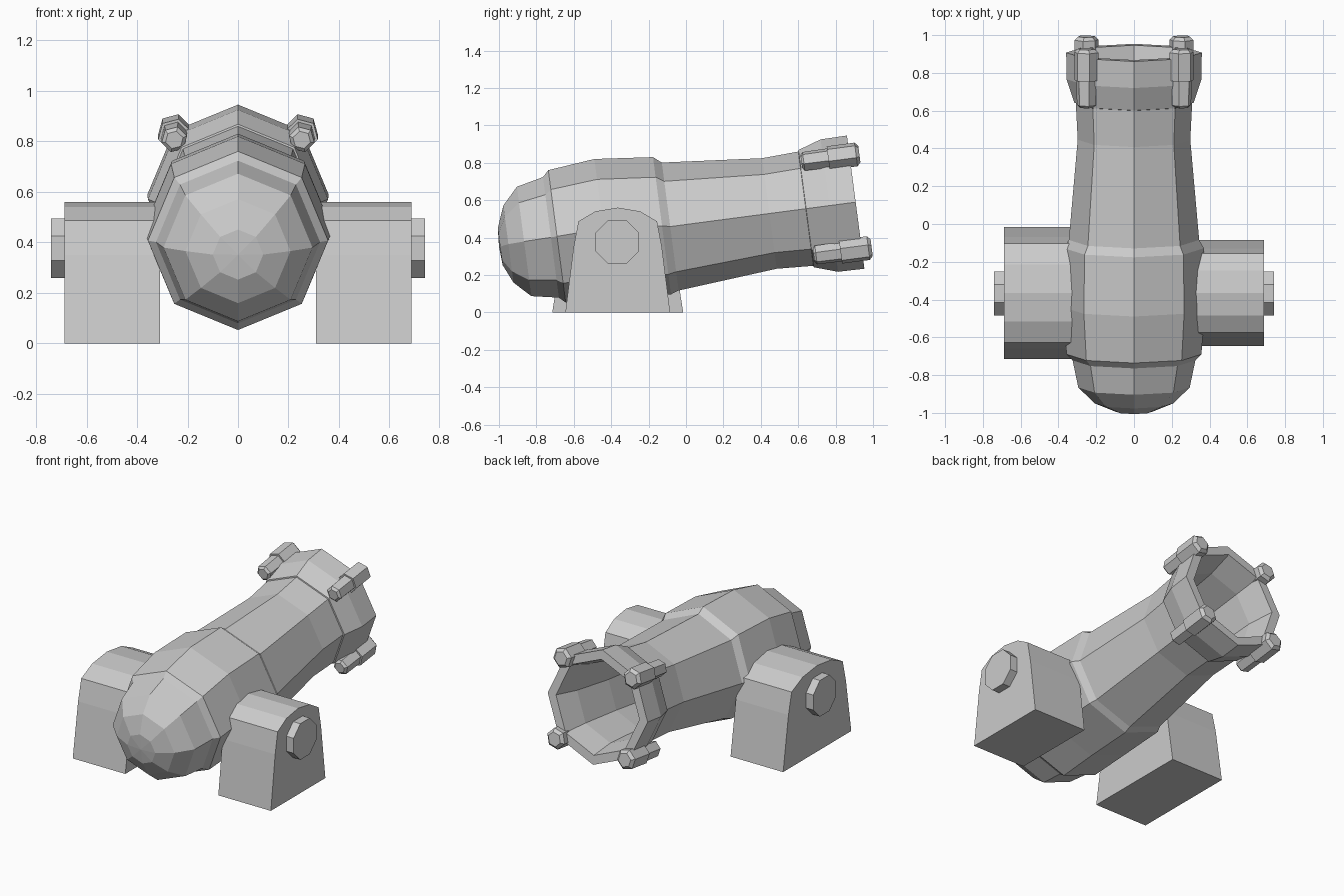
import bpy, bmesh, math
from mathutils import Vector, Matrix

if "Cube" in bpy.data.objects:
    bpy.data.objects.remove(bpy.data.objects["Cube"])

TILT = math.radians(7.5)
# Barrel space: local y runs along the bore, tilted upward
FRAME = Matrix.Translation((0, 0, 0.47)) @ Matrix.Rotation(TILT, 4, 'X')


def finish(name, bm):
    bmesh.ops.remove_doubles(bm, verts=bm.verts, dist=0.0005)
    bmesh.ops.recalc_face_normals(bm, faces=bm.faces)
    mesh = bpy.data.meshes.new(name)
    bm.to_mesh(mesh)
    bm.free()
    obj = bpy.data.objects.new(name, mesh)
    bpy.context.collection.objects.link(obj)
    return obj


def lathe(name, rows, sides, start, cx=0.0, cz=0.0):
    """Rows are (distance along bore, radius, upward offset)."""
    bm = bmesh.new()
    rings = []
    for t, r, off in rows:
        ring = []
        for k in range(sides):
            a = start + 2 * math.pi * k / sides
            p = Vector((cx + r * math.cos(a), t, cz + off + r * math.sin(a)))
            ring.append(bm.verts.new(FRAME @ p))
        rings.append(ring)
    for a, b in zip(rings, rings[1:]):
        for k in range(sides):
            n = (k + 1) % sides
            bm.faces.new((a[k], a[n], b[n], b[k]))
    return finish(name, bm)


def extrude_x(name, profile, x0, x1):
    """Prism from a (y, z) outline between two x positions."""
    bm = bmesh.new()
    a = [bm.verts.new((x0, y, z)) for y, z in profile]
    b = [bm.verts.new((x1, y, z)) for y, z in profile]
    bm.faces.new(a)
    bm.faces.new(b)
    for k in range(len(a)):
        n = (k + 1) % len(a)
        bm.faces.new((a[k], a[n], b[n], b[k]))
    return finish(name, bm)


# Barrel: rounded breech, thick chamber, tapered neck, flared muzzle, bore
lathe("barrel", [
    (-1.007, 0.0, 0.012), (-1.0, 0.10, 0.012), (-0.955, 0.208, 0.02),
    (-0.87, 0.295, 0.023), (-0.725, 0.325, 0.026), (-0.692, 0.357, 0.027),
    (-0.44, 0.375, 0.036), (-0.128, 0.37, 0.01), (-0.085, 0.345, 0.0),
    (0.45, 0.298, 0.0), (0.646, 0.308, 0.0), (0.648, 0.316, 0.0),
    (0.773, 0.357, 0.0), (0.915, 0.359, 0.0),
    (0.915, 0.30, 0.0), (0.75, 0.262, 0.0), (0.45, 0.245, 0.0),
    (0.0, 0.26, 0.0), (0.0, 0.0, 0.0)], 8, math.pi / 2)

# Four hexagonal bolts on the muzzle corners
bolt = [(0.655, 0.0, 0), (0.655, 0.036, 0), (0.668, 0.052, 0), (0.80, 0.054, 0),
        (0.80, 0.066, 0), (0.95, 0.066, 0), (0.968, 0.046, 0), (0.968, 0.0, 0)]
for i in range(4):
    ang = math.pi / 4 + i * math.pi / 2
    lathe(f"muzzle_bolt_{i + 1}", bolt, 6, ang,
          0.357 * math.cos(ang), 0.357 * math.sin(ang))

# Side supports with arched tops; the left one is wider
half = [(0.28, 0), (0.236, 0.35), (0.21, 0.487), (0.12, 0.54)]
for name, side, wide in (("right_support", 1, 1.0), ("left_support", -1, 1.25)):
    outline = [(-0.365 + wide * y, z) for y, z in half] + [(-0.365, 0.56)]
    outline += [(-0.365 - wide * y, z) for y, z in reversed(half)]
    extrude_x(name, outline, side * 0.31, side * 0.688)

# Octagonal pivot axle passing through both supports
octagon = [(-0.368 + 0.127 * math.cos((k + 0.5) * math.pi / 4),
            0.376 + 0.127 * math.sin((k + 0.5) * math.pi / 4)) for k in range(8)]
for name, side in (("right_axle", 1), ("left_axle", -1)):
    extrude_x(name, octagon, side * 0.31, side * 0.74)
